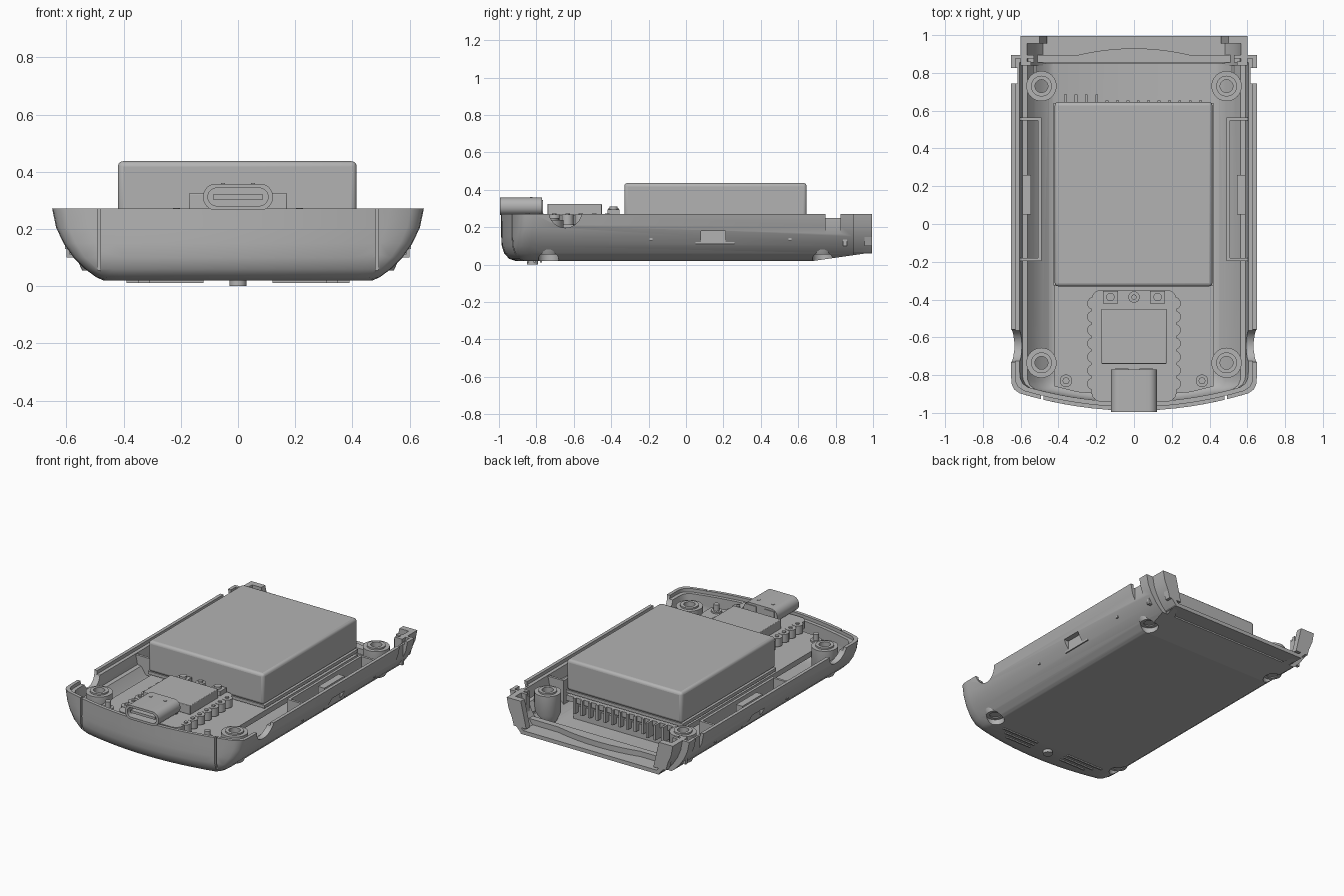
import bpy, bmesh, math
from mathutils import Vector

if "Cube" in bpy.data.objects:
    bpy.data.objects.remove(bpy.data.objects["Cube"], do_unlink=True)

grey = bpy.data.materials.new("plain_grey")
grey.use_nodes = True
grey.diffuse_color = (0.45, 0.45, 0.45, 1)
grey.node_tree.nodes["Principled BSDF"].inputs["Base Color"].default_value = (0.45, 0.45, 0.45, 1)


def finish(name, bm):
    bmesh.ops.recalc_face_normals(bm, faces=bm.faces)
    mesh = bpy.data.meshes.new(name)
    bm.to_mesh(mesh)
    bm.free()
    mesh.materials.append(grey)
    ob = bpy.data.objects.new(name, mesh)
    bpy.context.collection.objects.link(ob)
    return ob


def loft(name, rings):
    bm = bmesh.new()
    loops = [[bm.verts.new(p) for p in ring] for ring in rings]
    for a, b in zip(loops, loops[1:]):
        for i in range(len(a)):
            j = (i + 1) % len(a)
            bm.faces.new((a[i], a[j], b[j], b[i]))
    bm.faces.new(loops[0])
    bm.faces.new(loops[-1])
    return finish(name, bm)


def prism(name, pts, axis, lo, hi):
    """Extrude a 2D outline along x, y or z."""
    place = {"x": lambda p, d: (d, p[0], p[1]),
             "y": lambda p, d: (p[0], d, p[1]),
             "z": lambda p, d: (p[0], p[1], d)}[axis]
    return loft(name, [[place(p, d) for p in pts] for d in (lo, hi)])


def box(name, x, y, z, bevel=0):
    ob = prism(name, [(x[0], y[0]), (x[1], y[0]), (x[1], y[1]), (x[0], y[1])], "z", *z)
    if bevel:
        mod = ob.modifiers.new("soft_edges", "BEVEL")
        mod.width, mod.segments = bevel, 3
    return ob


def circle(cx, cy, r, n=32):
    return [(cx + r * math.cos(math.tau * i / n), cy + r * math.sin(math.tau * i / n)) for i in range(n)]


def disc(name, cx, cy, r, lo, hi, n=32):
    return prism(name, circle(cx, cy, r, n), "z", lo, hi)


def rounded(cx, cy, w, h, r, n=6):
    pts = []
    for k, (sx, sy) in enumerate([(1, 1), (-1, 1), (-1, -1), (1, -1)]):
        for i in range(n + 1):
            a = math.pi / 2 * (k + i / n)
            pts.append((cx + sx * (w - r) + r * math.cos(a), cy + sy * (h - r) + r * math.sin(a)))
    return pts


def cut(ob, cutter):
    mod = ob.modifiers.new("cut", "BOOLEAN")
    mod.operation, mod.solver, mod.object = "DIFFERENCE", "EXACT", cutter
    bpy.context.view_layer.objects.active = ob
    bpy.ops.object.modifier_apply(modifier=mod.name)
    bpy.data.objects.remove(cutter, do_unlink=True)


def span(s, a, b):
    return tuple(sorted((s * a, s * b)))


# Lower case: bowed front, curved sides, stepped rim
def outline(w, z, front, back):
    half = [(w * 0.93 * i / 8, front + 0.25 * (w * 0.93 * i / 8) ** 2) for i in range(9)]
    y = half[-1][1]
    half += [(w * 0.975, y + 0.02), (w * 0.995, y + 0.045), (w, y + 0.08), (w, back)]
    pts = half + [(-x, yy) for x, yy in reversed(half[1:])]
    return [(x, yy, z) for x, yy in pts]


sides = [(0.47, 0.02, -0.91), (0.495, 0.031, -0.945), (0.535, 0.06, -0.972), (0.575, 0.1, -0.985),
         (0.61, 0.15, -0.988), (0.636, 0.205, -0.988), (0.65, 0.272, -0.988)]
rings = [outline(w, z, f, 0.895) for w, z, f in sides]
rings += [outline(0.628, 0.272, -0.966, 0.875), outline(0.628, 0.25, -0.966, 0.875)]
rings += [outline(w - 0.045, max(z, 0.02) + (0.03 if z < 0.2 else -0.022), f + 0.045, 0.855)
          for w, z, f in reversed(sides)]
case = loft("lower_case", rings)

# Rear tongue: narrower continuation of the side walls
arc = [(w * 0.925, z) for w, z, f in sides]
inner = [(x - 0.035, max(z, 0.05)) for x, z in arc[1:]]
inner[-1] = (inner[-1][0], 0.272)
section = arc + inner[::-1]
section = section + [(-x, z) for x, z in reversed(section)]
tongue = prism("rear_tongue", section, "y", 0.84, 0.995)

# Low opening in the rear wall, sloped underside at the back
cut(case, box("cutter", (-0.53, 0.53), (0.8, 1.1), (0.12, 0.4)))
for ob in (case, tongue):
    cut(ob, prism("cutter", [(0.68, 0.0199), (1.1, 0.08), (1.1, -0.1), (0.68, -0.1)], "x", -1, 1))

for s in (-1, 1):
    # Latch windows, rear notches, strap cut-outs and front seams
    cut(case, box("cutter", span(s, 0.575, 0.8), (0.08, 0.21), (0.11, 0.18)))
    cut(case, box("cutter", span(s, 0.618, 0.8), (0.745, 0.825), (0.16, 0.4)))
    cut(case, prism("cutter", circle(-0.645, 0.285, 0.088), "x", *span(s, 0.59, 0.8)))
    cut(case, box("cutter", span(s, 0.48, 0.492), (-1.2, -0.908), (0.03, 0.4)))
    for y in (-0.735, 0.73):
        cut(case, disc("cutter", s * 0.49, y, 0.055, -0.1, 0.062))

# Rear ledge with bowed step, and corner hooks
box("rear_ledge", (-0.5, 0.5), (0.85, 0.995), (0.06, 0.085))
bow = [(-0.4 + 0.05 * i, 0.93 - 0.4 * (-0.4 + 0.05 * i) ** 2) for i in range(17)]
prism("rear_bow_step", bow + [(0.4, 0.855), (-0.4, 0.855)], "z", 0.08, 0.12)
for s in (-1, 1):
    prism("corner_hook", [(s * 0.46, 0.1), (s * 0.55, 0.1), (s * 0.598, 0.272), (s * 0.5, 0.272)], "y", 0.955, 0.995)
    box("corner_rib", span(s, 0.545, 0.6), (0.84, 0.86), (0.1, 0.272))

# Screw posts with through holes
for s in (-1, 1):
    for y in (-0.735, 0.73):
        post = loft("screw_post", [[(px, py, z) for px, py in circle(s * 0.49, y, r)]
                                   for r, z in ((0.055, 0.055), (0.08, 0.11), (0.08, 0.24), (0.055, 0.24), (0.055, 0.25))])
        cut(post, disc("cutter", s * 0.49, y, 0.034, 0, 0.5))

# Side latch brackets
for s in (-1, 1):
    box("latch_rail", span(s, 0.49, 0.508), (-0.195, 0.565), (0.06, 0.245))
    for y in (-0.195, 0.549):
        box("latch_rail_end", span(s, 0.5, 0.605), (y, y + 0.016), (0.13, 0.245))
    box("latch_block", span(s, 0.545, 0.59), (0.05, 0.26), (0.11, 0.25))

# Main board, locating pegs and battery
board = [(-0.42, 0.64), (-0.42, -0.86), (-0.3, -0.89), (0, -0.915), (0.3, -0.89), (0.42, -0.86), (0.42, 0.64)]
prism("main_board", board, "z", 0.165, 0.2)
for s in (-1, 1):
    disc("locating_peg_base", s * 0.36, -0.83, 0.033, 0.1, 0.21)
    disc("locating_peg", s * 0.36, -0.83, 0.018, 0.2, 0.25)
box("battery_plate", (-0.425, 0.42), (-0.325, 0.64), (0.215, 0.235))
box("battery", (-0.42, 0.415), (-0.33, 0.645), (0.235, 0.437), 0.018)

# Connector pins under the battery
for i in range(14):
    x = -0.37 + 0.055 * i
    box("header_pin", (x, x + 0.015), (0.58, 0.655 + 0.03 * (i < 4)), (0.1, 0.2))
box("header_body", (-0.39, 0.38), (0.56, 0.62), (0.05, 0.14))

# Controller module with edge pads
module = rounded(0, -0.645, 0.225, 0.295, 0.05)
prism("module_board", module, "z", 0.215, 0.265)
box("module_spacer", (-0.2, 0.2), (-0.9, -0.38), (0.2, 0.215))
for s in (-1, 1):
    for i in range(7):
        y = -0.42 - 0.071 * i
        disc("edge_pad", s * 0.215, y, 0.033, 0.213, 0.267, 16)
        disc("pad_pin", s * 0.215, y, 0.012, 0.265, 0.274, 12)
    # Push buttons
    box("button_body", span(s, 0.085, 0.165), (-0.42, -0.355), (0.265, 0.295))
    disc("button_cap", s * 0.125, -0.387, 0.022, 0.295, 0.31, 20)
disc("indicator_base", 0, -0.387, 0.03, 0.265, 0.3, 24)
disc("indicator_tip", 0, -0.387, 0.014, 0.3, 0.312, 20)
box("shielded_chip", (-0.172, 0.172), (-0.74, -0.45), (0.265, 0.325), 0.004)

# Charging socket with tongue
socket = prism("charging_socket", rounded(0, 0.312, 0.122, 0.046, 0.044, 8), "y", -0.995, -0.77)
cut(socket, prism("cutter", rounded(0, 0.312, 0.105, 0.031, 0.03, 8), "y", -1.1, -0.82))
box("socket_tongue", (-0.088, 0.088), (-0.985, -0.8), (0.304, 0.32))
for s in (-1, 1):
    box("socket_tab", span(s, 0.045, 0.06), (-0.835, -0.82), (0.35, 0.361))
    box("socket_leg", span(s, 0.03, 0.1), (-0.785, -0.765), (0.265, 0.345))

# Underside: raised bars and reset button
for s in (-1, 1):
    for i in range(3):
        box("underside_bar", span(s, 0.12, 0.39 - 0.04 * i), (-0.78 - 0.035 * i, -0.77 - 0.035 * i), (0.012, 0.025))
disc("underside_button", 0, -0.82, 0.03, 0, 0.03, 24)

# Smooth curved surfaces, keep edges sharp
bpy.ops.object.select_all(action="DESELECT")
for ob in bpy.context.scene.objects:
    if ob.type == "MESH" and ob.data.materials and ob.data.materials[0] == grey:
        ob.select_set(True)
        bpy.context.view_layer.objects.active = ob
bpy.ops.object.shade_smooth_by_angle(angle=math.radians(30))
